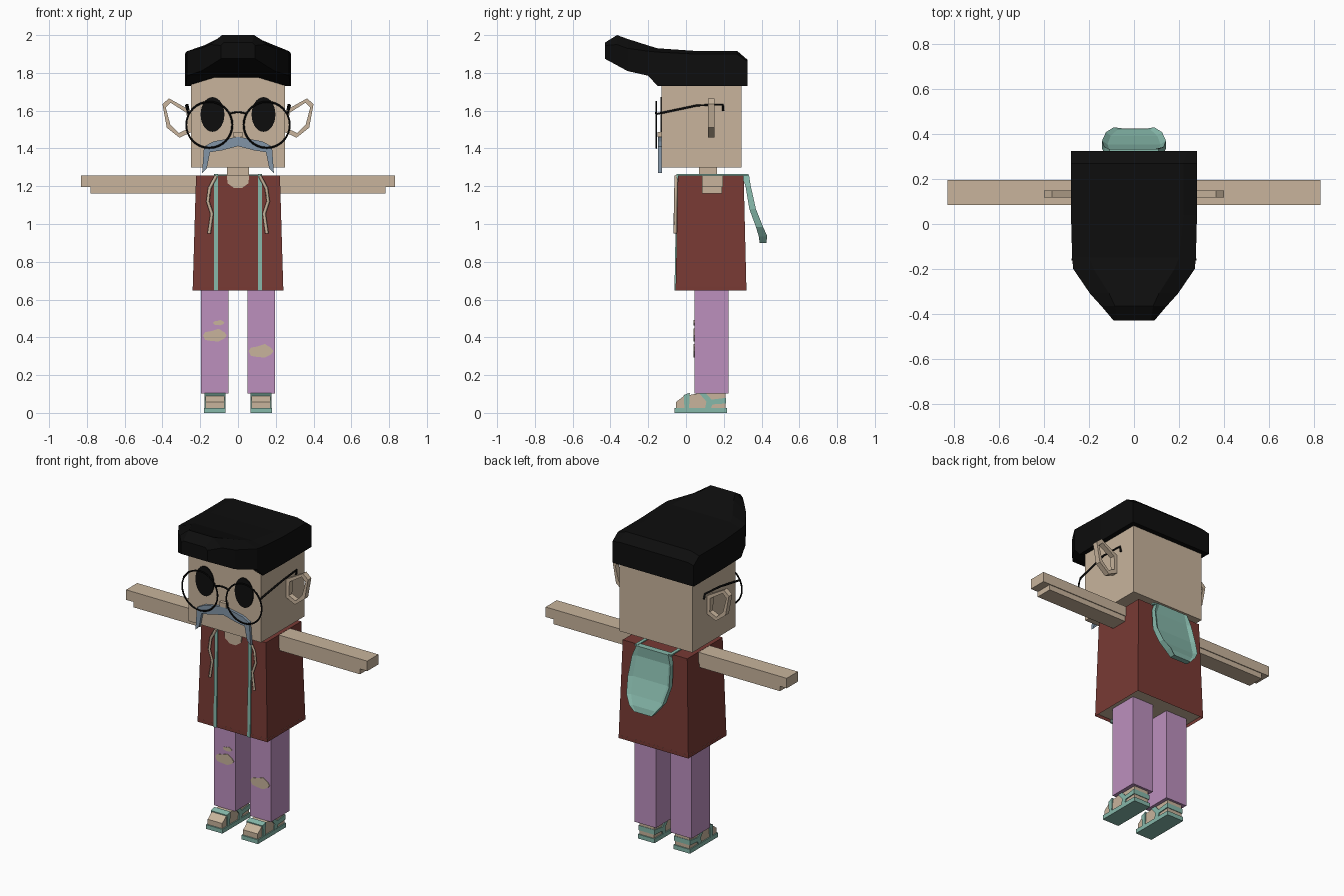
import bpy, bmesh, math
from mathutils import Vector

cube = bpy.data.objects.get("Cube")
if cube:
    bpy.data.objects.remove(cube, do_unlink=True)


def material(name, r, g, b):
    """Flat colour given as 0-255 screen values, stored as linear."""
    lin = [((c / 255 + 0.055) / 1.055) ** 2.4 for c in (r, g, b)] + [1]
    m = bpy.data.materials.new(name)
    m.use_nodes = True
    m.diffuse_color = lin
    m.node_tree.nodes["Principled BSDF"].inputs["Base Color"].default_value = lin
    return m


SKIN = material("skin", 200, 180, 156)
RED = material("dark red cloth", 120, 58, 52)
PURPLE = material("purple cloth", 188, 144, 190)
MINT = material("mint trim", 134, 184, 170)
BLUE = material("blue grey hair", 130, 149, 167)
BLACK = material("black", 13, 13, 13)


def finish(name, bm, *mats):
    bmesh.ops.recalc_face_normals(bm, faces=bm.faces)
    me = bpy.data.meshes.new(name)
    bm.to_mesh(me)
    bm.free()
    ob = bpy.data.objects.new(name, me)
    bpy.context.collection.objects.link(ob)
    for m in mats:
        me.materials.append(m)
    return ob


def loft(name, rings, *mats, closed=False, inset_bottom=False):
    """Bridge equal-length rings of points; cap the ends unless closed."""
    bm = bmesh.new()
    rows = [[bm.verts.new(p) for p in ring] for ring in rings]
    n = len(rows[0])
    pairs = list(zip(rows, rows[1:])) + ([(rows[-1], rows[0])] if closed else [])
    for a, b in pairs:
        for i in range(n):
            j = (i + 1) % n
            bm.faces.new((a[i], a[j], b[j], b[i]))
    if not closed:
        first = bm.faces.new(rows[0])
        bm.faces.new(rows[-1])
        if inset_bottom:
            bmesh.ops.inset_region(bm, faces=[first], thickness=0.015)
            for v in first.verts:
                v.co.z += 0.02
            first.material_index = 1
    return finish(name, bm, *mats)


def box(name, x, y, z, mat):
    rings = [[(x[0], y[0], h), (x[1], y[0], h), (x[1], y[1], h), (x[0], y[1], h)] for h in z]
    return loft(name, rings, mat)


def plate(name, pts, y, mat):
    """Outline in x,z given thickness along y."""
    return loft(name, [[(px, d, pz) for px, pz in pts] for d in y], mat)


def slab(name, pts, x, mat):
    """Outline in y,z given thickness along x."""
    return loft(name, [[(d, py, pz) for py, pz in pts] for d in x], mat)


def tube(name, pts, radius, mat, res=0):
    cu = bpy.data.curves.new(name, "CURVE")
    cu.dimensions = "3D"
    cu.bevel_depth = radius
    cu.bevel_resolution = res
    cu.use_fill_caps = True
    sp = cu.splines.new("POLY")
    sp.points.add(len(pts) - 1)
    for p, co in zip(sp.points, pts):
        p.co = (*co, 1)
    cu.materials.append(mat)
    ob = bpy.data.objects.new(name, cu)
    bpy.context.collection.objects.link(ob)
    bpy.ops.object.select_all(action="DESELECT")
    ob.select_set(True)
    bpy.context.view_layer.objects.active = ob
    bpy.ops.object.convert(target="MESH")


def blob(cx, cz, rx, rz, wobble):
    """Ragged rounded outline for torn cloth."""
    out = []
    for i, w in enumerate(wobble):
        a = math.tau * i / len(wobble)
        out.append((cx + rx * math.cos(a), cz + rz * w * math.sin(a)))
    return out


# Head and neck
box("head", (-0.25, 0.25), (-0.13, 0.295), (1.3, 1.8), SKIN)
box("neck", (-0.057, 0.057), (0.07, 0.165), (1.24, 1.31), SKIN)
box("nose", (-0.024, 0.024), (-0.15, -0.12), (1.46, 1.488), SKIN)

# Swept hair: y, half width, lower edge z, inner bottom z, side top z, crown z, crown half width
hair = []
for y, w, zb, zi, zs, zt, wt in [
    (0.325, 0.28, 1.73, 1.73, 1.86, 1.87, 0.24),
    (0.27, 0.28, 1.73, 1.73, 1.90, 1.917, 0.22),
    (0.04, 0.28, 1.73, 1.73, 1.90, 1.917, 0.22),
    (-0.15, 0.275, 1.73, 1.78, 1.91, 1.93, 0.2),
    (-0.20, 0.27, 1.785, 1.79, 1.915, 1.945, 0.18),
    (-0.31, 0.195, 1.81, 1.81, 1.93, 1.98, 0.11),
    (-0.365, 0.145, 1.84, 1.84, 1.95, 2.0, 0.085),
    (-0.43, 0.09, 1.875, 1.875, 1.945, 1.96, 0.075),
]:
    wi = w * 0.4
    half = [(wi, y, zi), (w, y, zb), (w, y, zs), (wt, y, zt)]
    hair.append(half + [(-a, b, c) for a, b, c in reversed(half)])
loft("hair", hair, BLACK)

# Moustache
half = [(0, 1.462), (0.13, 1.437), (0.18, 1.41), (0.19, 1.27), (0.165, 1.295),
        (0.148, 1.38), (0.085, 1.39), (0, 1.412)]
plate("moustache", half + [(-a, b) for a, b in half[-2:0:-1]], (-0.147, -0.128), BLUE)

# Ears, eyes and glasses
ear = [Vector(p) for p in [(0.25, 1.60), (0.365, 1.665), (0.4, 1.635), (0.377, 1.51),
                           (0.31, 1.457), (0.25, 1.485)]]
mid = sum(ear, Vector((0, 0))) / len(ear)
for s, side in ((1, "left"), (-1, "right")):
    rings = []
    for p in ear:
        q = p + (mid - p).normalized() * 0.025
        rings.append([(s * p.x, 0.117, p.y), (s * p.x, 0.15, p.y),
                      (s * q.x, 0.15, q.y), (s * q.x, 0.117, q.y)])
    loft(side + "_ear", rings, SKIN, closed=True)
    plate(side + "_eye", blob(s * 0.135, 1.58, 0.063, 0.092, [1] * 28), (-0.136, -0.128), BLACK)
    bpy.ops.mesh.primitive_torus_add(location=(s * 0.152, -0.158, 1.525),
                                     rotation=(math.pi / 2, 0, 0), major_segments=32,
                                     minor_segments=6, major_radius=0.122, minor_radius=0.005)
    rim = bpy.context.object
    rim.name = side + "_lens_rim"
    rim.data.materials.append(BLACK)
    bpy.ops.object.shade_smooth_by_angle()
    tube(side + "_glasses_arm", [(s * 0.262, -0.158, 1.582), (s * 0.275, 0.06, 1.628),
                                 (s * 0.268, 0.195, 1.632), (s * 0.262, 0.197, 1.6)],
         0.006, BLACK, 1)
tube("glasses_bridge", [(x, -0.158, 1.592 - 4 * x * x) for x in (-0.05, -0.025, 0, 0.025, 0.05)],
     0.005, BLACK, 1)

# Tunic, hollow underneath
rings = [[(-w, a, z), (w, a, z), (w, b, z), (-w, b, z)]
         for w, a, b, z in [(0.24, -0.055, 0.32, 0.648), (0.222, -0.043, 0.305, 1.258)]]
loft("tunic", rings, RED, SKIN, inset_bottom=True)
plate("collar_opening", [(-0.06, 1.26), (0.06, 1.26), (0.055, 1.215), (0.02, 1.19),
                         (-0.02, 1.19), (-0.055, 1.215)], (-0.05, -0.02), SKIN)

# Arms, edge trims and drawstrings
trim = [(-0.061, 0.648), (-0.05, 1.264), (0.325, 1.264), (0.325, 1.254), (-0.04, 1.254), (-0.05, 0.648)]
for s, side in ((1, "left"), (-1, "right")):
    box(side + "_arm", (s * 0.2, s * 0.83), (0.085, 0.195), (1.195, 1.257), SKIN)
    box(side + "_arm_underside", (s * 0.2, s * 0.78), (0.085, 0.19), (1.162, 1.195), SKIN)
    slab(side + "_front_trim", trim, (s * 0.106, s * 0.126), MINT)
    path = [(0.115, 1.255), (0.15, 1.19), (0.16, 1.12), (0.138, 1.055), (0.153, 0.95)]
    tube(side + "_drawstring", [(s * x, -0.052 - (1.25 - z) * 0.02, z) for x, z in path], 0.009, SKIN)

# Hood hanging at the back with a raised rim: z, inner y, outer y, half width, recess
hood = []
for z, yi, yo, w, d in [(1.262, 0.295, 0.333, 0.11, 0), (1.2, 0.315, 0.343, 0.132, 0.014),
                        (1.08, 0.335, 0.37, 0.142, 0.016), (0.985, 0.37, 0.408, 0.125, 0.016),
                        (0.935, 0.385, 0.43, 0.09, 0.012), (0.9, 0.39, 0.425, 0.06, 0)]:
    hood.append([(-w, yi, z), (-w, yo, z), (-w * 0.83, yo - d, z),
                 (w * 0.83, yo - d, z), (w, yo, z), (w, yi, z)])
loft("hood", hood, MINT)

# Legs, feet and sandals
foot = [(-0.052, 0.02), (-0.052, 0.058), (-0.01, 0.09), (0.06, 0.102), (0.21, 0.102), (0.21, 0.02)]
toe_strap = [(-0.008, 0.02), (-0.012, 0.095), (0.02, 0.106), (0.016, 0.02)]
heel_strap = [(0.07, 0.104), (0.105, 0.104), (0.135, 0.07), (0.213, 0.08), (0.213, 0.05),
              (0.14, 0.045), (0.13, 0.02), (0.1, 0.02), (0.108, 0.06)]
for s, side in ((1, "left"), (-1, "right")):
    def span(c, h):
        return (s * c - h, s * c + h)
    box(side + "_trouser_leg", span(0.123, 0.073), (0.045, 0.225), (0.102, 0.668), PURPLE)
    slab(side + "_foot", foot, span(0.122, 0.05), SKIN)
    box(side + "_sandal_sole", span(0.122, 0.057), (-0.06, 0.217), (0, 0.026), MINT)
    slab(side + "_toe_strap", toe_strap, span(0.122, 0.056), MINT)
    slab(side + "_heel_strap", heel_strap, span(0.122, 0.056), MINT)

# Torn patches showing the knees
tear = [1, 0.8, 1.1, 0.7, 0.9, 1, 1.2, 0.9, 1, 0.8]
for name, cx, cz, rx, rz in [("right_knee_tear", -0.122, 0.41, 0.063, 0.034),
                             ("right_small_tear", -0.102, 0.477, 0.03, 0.014),
                             ("left_knee_tear", 0.122, 0.327, 0.066, 0.036)]:
    plate(name, blob(cx, cz, rx, rz, tear), (0.041, 0.048), SKIN)
